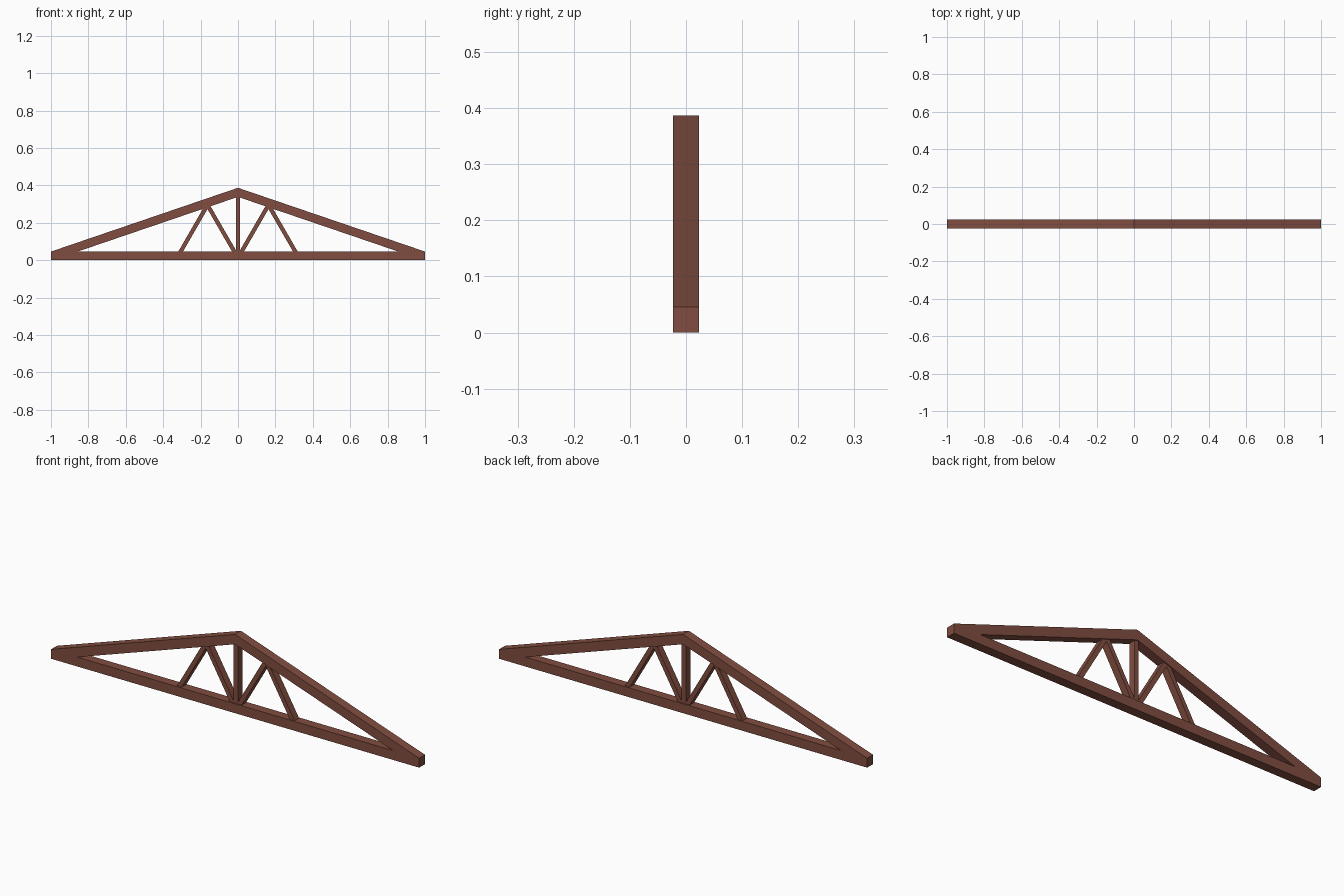
import bpy, bmesh, math

if "Cube" in bpy.data.objects:
    bpy.data.objects.remove(bpy.data.objects["Cube"])

wood = bpy.data.materials.new("wood")
wood.diffuse_color = (0.22, 0.075, 0.052, 1)
wood.use_nodes = True
wood.node_tree.nodes["Principled BSDF"].inputs["Base Color"].default_value = wood.diffuse_color

T = 0.046          # chord thickness
APEX = 0.387       # top of the ridge
CHORD_DEPTH = 0.0455
WEB_DEPTH = 0.035
WEB_W = 0.022


def prism(name, profile, depth):
    """Extrude an (x, z) outline along y, centred on y = 0."""
    bm = bmesh.new()
    face = bm.faces.new([bm.verts.new((x, -depth / 2, z)) for x, z in profile])
    ext = bmesh.ops.extrude_face_region(bm, geom=[face])
    moved = [g for g in ext["geom"] if isinstance(g, bmesh.types.BMVert)]
    bmesh.ops.translate(bm, verts=moved, vec=(0, depth, 0))
    bmesh.ops.recalc_face_normals(bm, faces=bm.faces)
    mesh = bpy.data.meshes.new(name)
    bm.to_mesh(mesh)
    bm.free()
    mesh.materials.append(wood)
    obj = bpy.data.objects.new(name, mesh)
    bpy.context.collection.objects.link(obj)
    return obj


def bar(name, a, b):
    """Straight web member between two (x, z) points."""
    dx, dz = b[0] - a[0], b[1] - a[1]
    k = WEB_W / 2 / math.hypot(dx, dz)
    nx, nz = -dz * k, dx * k
    return prism(name, [(a[0] + nx, a[1] + nz), (a[0] - nx, a[1] - nz),
                        (b[0] - nx, b[1] - nz), (b[0] + nx, b[1] + nz)], WEB_DEPTH)


# Bottom chord
prism("bottom_chord", [(-1, 0), (1, 0), (1, T), (-1, T)], CHORD_DEPTH)

# Centre post
bar("center_post", (0, 0.03), (0, 0.355))

slope = APEX - T
inner = APEX - T * math.hypot(1, slope)      # underside height at the ridge
foot = (inner - T) / slope                   # where the underside meets the chord
jx, jz = 0.163, 0.295                        # joint of the two diagonals
run = (jz - 0.03) / math.tan(math.radians(60))

for side, s in (("left", -1), ("right", 1)):
    # Rafter, mitred at ridge and heel
    prism(side + "_rafter", [(s, T), (0, APEX), (0, inner), (s * foot, T)], CHORD_DEPTH)
    # Pair of diagonal braces
    bar(side + "_outer_brace", (s * (jx + run), 0.03), (s * jx, jz))
    bar(side + "_inner_brace", (s * (jx - run), 0.03), (s * jx, jz))
